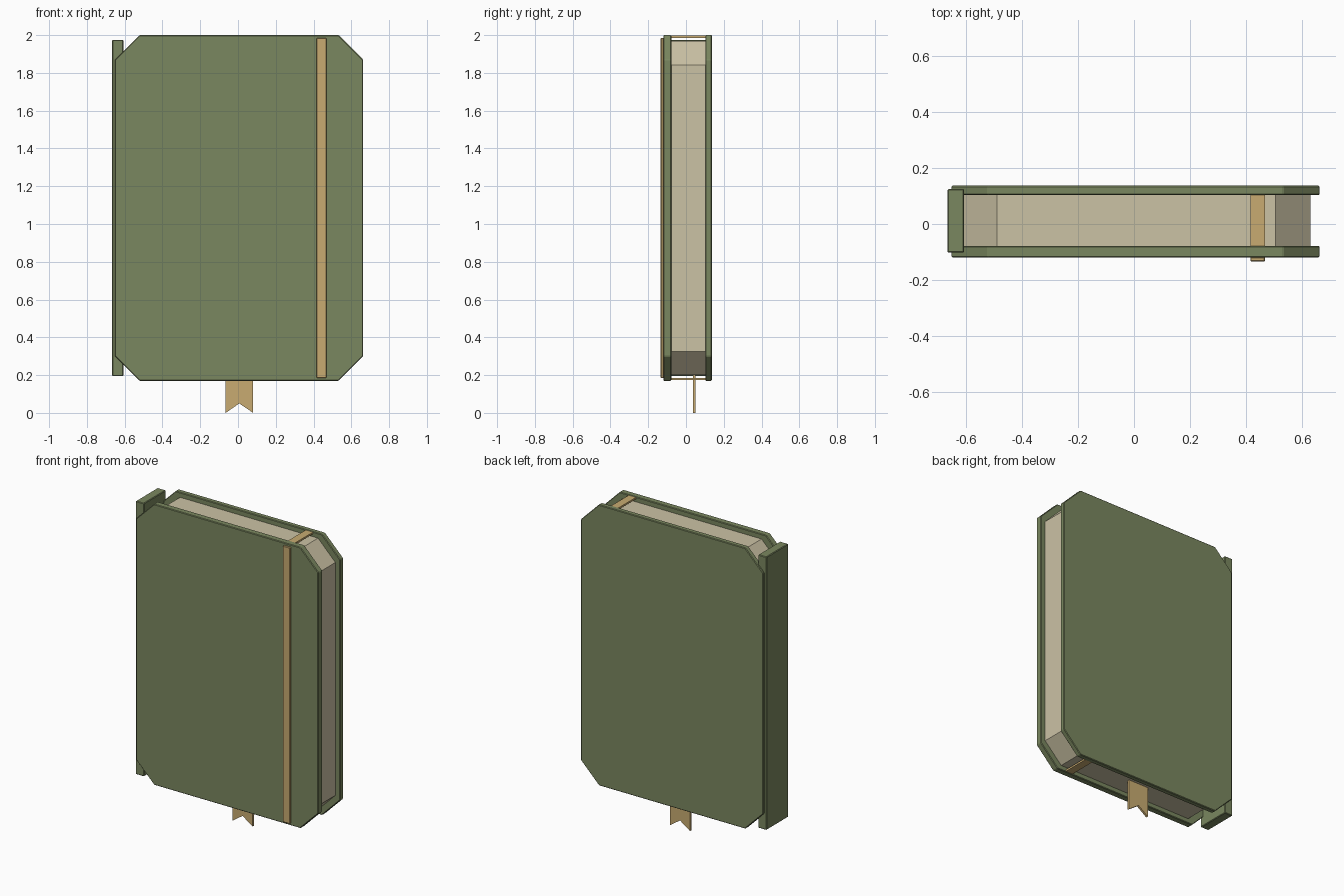
import bpy
import bmesh

cube = bpy.data.objects.get("Cube")
if cube:
    bpy.data.objects.remove(cube, do_unlink=True)


def material(name, rgb):
    mat = bpy.data.materials.new(name)
    mat.use_nodes = True
    mat.diffuse_color = (*rgb, 1)
    mat.node_tree.nodes["Principled BSDF"].inputs["Base Color"].default_value = (*rgb, 1)
    return mat


green = material("olive green", (0.195, 0.242, 0.115))
cream = material("cream paper", (0.60, 0.54, 0.375))
tan = material("tan ribbon", (0.58, 0.41, 0.165))


def slab(name, outline, y0, y1, mat, bevel=0.0):
    """Extrude an (x, z) outline from y0 to y1."""
    bm = bmesh.new()
    face = bm.faces.new([bm.verts.new((x, y0, z)) for x, z in outline])
    ext = bmesh.ops.extrude_face_region(bm, geom=[face])
    verts = [v for v in ext["geom"] if isinstance(v, bmesh.types.BMVert)]
    bmesh.ops.translate(bm, verts=verts, vec=(0, y1 - y0, 0))
    bmesh.ops.recalc_face_normals(bm, faces=bm.faces[:])
    mesh = bpy.data.meshes.new(name)
    bm.to_mesh(mesh)
    bm.free()
    mesh.materials.append(mat)
    obj = bpy.data.objects.new(name, mesh)
    bpy.context.collection.objects.link(obj)
    if bevel:
        mod = obj.modifiers.new("edge", "BEVEL")
        mod.width = bevel
        mod.segments = 1
    return obj


def rect(x0, x1, z0, z1):
    return [(x0, z0), (x1, z0), (x1, z1), (x0, z1)]


def cut_rect(x0, x1, z0, z1, c):
    """Rectangle with its four corners cut off."""
    return [(x0 + c, z0), (x1 - c, z0), (x1, z0 + c), (x1, z1 - c),
            (x1 - c, z1), (x0 + c, z1), (x0, z1 - c), (x0, z0 + c)]


# Covers, pages and spine
cover = cut_rect(-0.652, 0.663, 0.17, 2.0, 0.13)
slab("front_cover", cover, -0.12, -0.078, green, 0.004)
slab("back_cover", cover, 0.103, 0.137, green, 0.004)
slab("pages", cut_rect(-0.615, 0.63, 0.2, 1.968, 0.125), -0.08, 0.105, cream)
slab("spine", rect(-0.667, -0.607, 0.195, 1.975), -0.102, 0.125, green, 0.004)

# Closing band: a strip on the front and a bridge at each end of the pages
slab("band_front", rect(0.416, 0.468, 0.185, 1.985), -0.134, -0.118, tan, 0.003)
for name, z in (("band_top", 1.985), ("band_bottom", 0.173)):
    slab(name, rect(0.416, 0.468, z, z + 0.012), -0.08, 0.105, tan)

# Bookmark with a notched tail
slab("bookmark", [(-0.065, 0), (0.007, 0.05), (0.08, 0), (0.08, 0.3), (-0.065, 0.3)],
     0.037, 0.051, tan)
